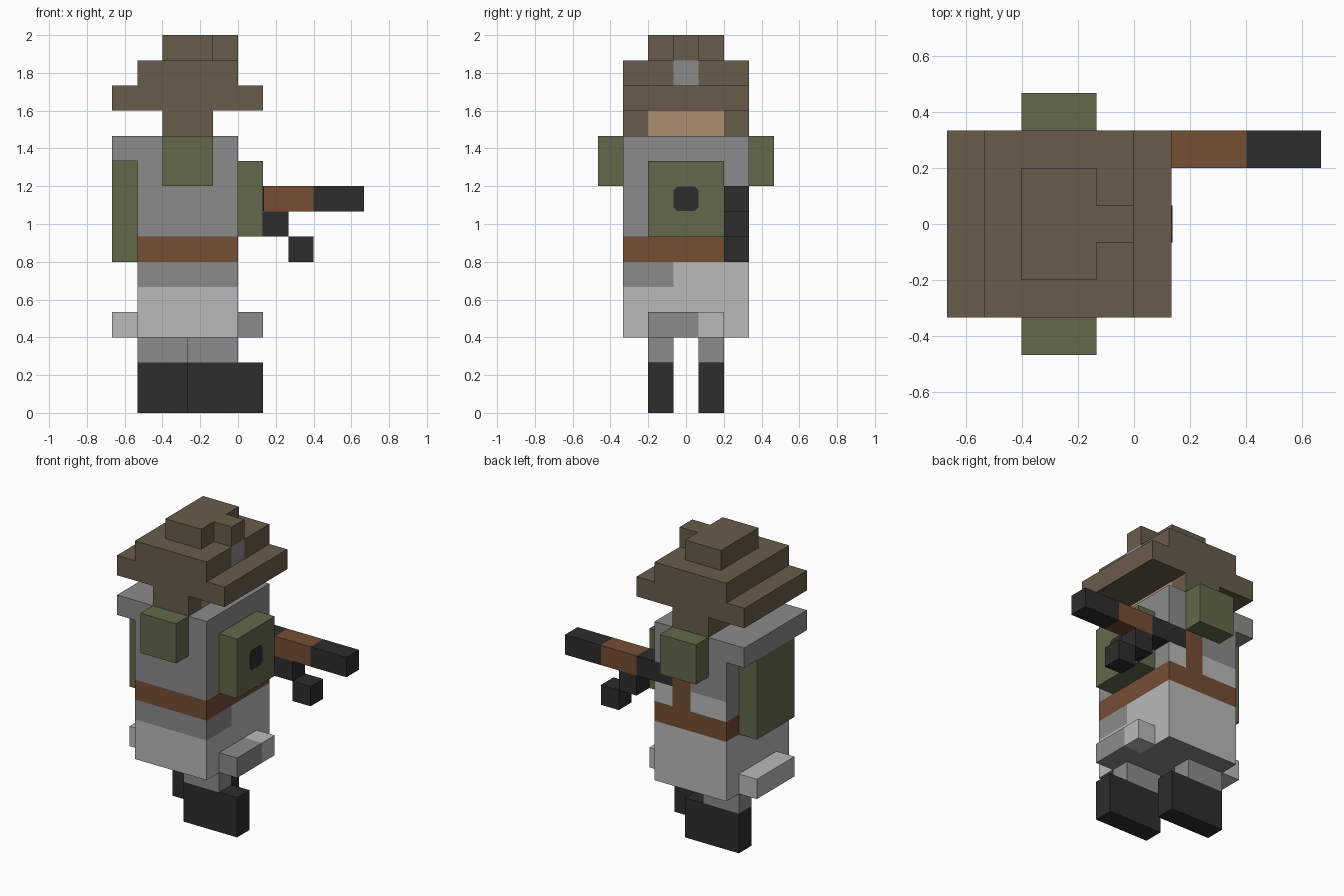
import bpy, bmesh
from mathutils import Vector

cube = bpy.data.objects.get("Cube")
if cube:
    bpy.data.objects.remove(cube, do_unlink=True)

U = 2 / 15                       # block size
ORIGIN = Vector((5, 3.5, 0))     # grid point at the world origin


def linear(c):
    c /= 255
    return c / 12.92 if c <= 0.04045 else ((c + 0.055) / 1.055) ** 2.4


def material(name, r, g, b):
    m = bpy.data.materials.new(name)
    col = (linear(r), linear(g), linear(b), 1)
    m.diffuse_color = col
    m.use_nodes = True
    bsdf = m.node_tree.nodes["Principled BSDF"]
    bsdf.inputs["Base Color"].default_value = col
    bsdf.inputs["Roughness"].default_value = 0.9
    return m


HAT = material("hat brown", 105, 92, 74)
GREEN = material("olive green", 98, 106, 75)
GRAY = material("mid gray", 139, 139, 139)
LIGHT = material("light gray", 186, 186, 186)
LEATHER = material("leather brown", 117, 78, 53)
BLACK = material("near black", 45, 45, 45)
SKIN = material("skin", 175, 142, 113)


def box(name, lo, hi, mats, rule=None):
    """Block between two grid points; a rule cuts it on the grid and colours each face."""
    lo, hi = Vector(lo), Vector(hi)
    mats = mats if isinstance(mats, list) else [mats]
    bm = bmesh.new()
    bmesh.ops.create_cube(bm, size=1)
    for v in bm.verts:
        v.co = (lo + hi) / 2 + v.co * (hi - lo)
    if rule:
        for axis in range(3):
            normal = Vector([float(a == axis) for a in range(3)])
            for k in range(int(lo[axis]) + 1, int(hi[axis])):
                geom = bm.verts[:] + bm.edges[:] + bm.faces[:]
                bmesh.ops.bisect_plane(bm, geom=geom, plane_co=normal * k, plane_no=normal)
        bm.normal_update()
        for f in bm.faces:
            f.material_index = mats.index(rule(f.calc_center_median(), f.normal))
    return finish(name, bm, mats)


def finish(name, bm, mats):
    for v in bm.verts:
        v.co = (v.co - ORIGIN) * U
    me = bpy.data.meshes.new(name)
    bm.to_mesh(me)
    bm.free()
    for m in mats:
        me.materials.append(m)
    ob = bpy.data.objects.new(name, me)
    bpy.context.collection.objects.link(ob)
    return ob


# Boots and legs, in mid stride
for side, y, boot_x, leg_x in (("front", 2, 3, 3), ("back", 4, 1, 1)):
    box(side + "_boot", (boot_x, y, 0), (boot_x + 3, y + 1, 2), BLACK)
    box(side + "_leg", (leg_x, y, 2), (leg_x + 2, y + 1, 3), GRAY)


# Torso with belt, coat skirt and rifle sling
def torso_colour(c, n):
    if n.z < -0.5:
        return GRAY
    if c.z < 6:
        shaded = n.y < -0.5 or (n.x > 0.5 and c.y < 3)
        return GRAY if c.z > 5 and shaded else LIGHT
    if c.z < 7:
        return LEATHER
    if n.y > 0.5:
        if 3 < c.x < 4:
            return LEATHER
        if c.z < 8:
            return LIGHT
        if c.x > 4 and c.z < 9:
            return BLACK
    return GRAY


box("torso", (1, 1, 3), (5, 6, 11), [GRAY, LIGHT, LEATHER, BLACK], torso_colour)
box("collar", (0, 1, 10), (1, 6, 11), GRAY)
box("rear_coat_hem", (0, 2, 3), (1, 5, 4), LIGHT)
box("coat_hem", (5, 2, 3), (6, 5, 4), [GRAY, LIGHT],
    lambda c, n: LIGHT if c.y > 4 else GRAY)

# Shoulder pads, backpack and chest pouch
box("front_shoulder_pad", (2, 0, 9), (4, 1, 11), GREEN)
box("back_shoulder_pad", (2, 6, 9), (4, 7, 11), GREEN)
box("backpack", (0, 2, 6), (1, 5, 10), GREEN)
box("chest_pouch", (5, 2, 7), (6, 5, 10), GREEN)

# Pouch button: thin plate with clipped corners
bm = bmesh.new()
r, q = 0.49, 0.34
ring = [(r, q), (q, r), (-q, r), (-r, q), (-r, -q), (-q, -r), (q, -r), (r, -q)]
face = bm.faces.new([bm.verts.new((6, 3.5 + y, 8.5 + z)) for y, z in ring])
ext = bmesh.ops.extrude_face_region(bm, geom=[face])
for v in ext["geom"]:
    if isinstance(v, bmesh.types.BMVert):
        v.co.x += 0.03
bmesh.ops.recalc_face_normals(bm, faces=bm.faces)
finish("pouch_button", bm, [BLACK])

# Rifle
box("rifle_receiver", (5, 5, 8), (6, 6, 9), BLACK)
box("rifle_handguard", (6, 5, 8), (8, 6, 9), LEATHER)
box("rifle_barrel", (8, 5, 8), (10, 6, 9), BLACK)
box("rifle_magazine_upper", (6, 5, 7), (7, 6, 8), BLACK)
box("rifle_magazine_lower", (7, 5, 6), (8, 6, 7), BLACK)

# Head with face
box("head", (2, 1, 11), (4, 6, 12), [HAT, SKIN],
    lambda c, n: SKIN if n.x > 0.5 and 2 < c.y < 5 else HAT)

# Hat tiers with badge
box("hat_brim", (0, 1, 12), (6, 6, 13), HAT)
box("hat_band", (1, 1, 13), (5, 6, 14), [HAT, GRAY],
    lambda c, n: GRAY if n.x > 0.5 and 3 < c.y < 4 else HAT)
box("hat_crown", (2, 2, 14), (4, 5, 15), HAT)
box("hat_peak", (4, 3, 14), (5, 4, 15), HAT)
